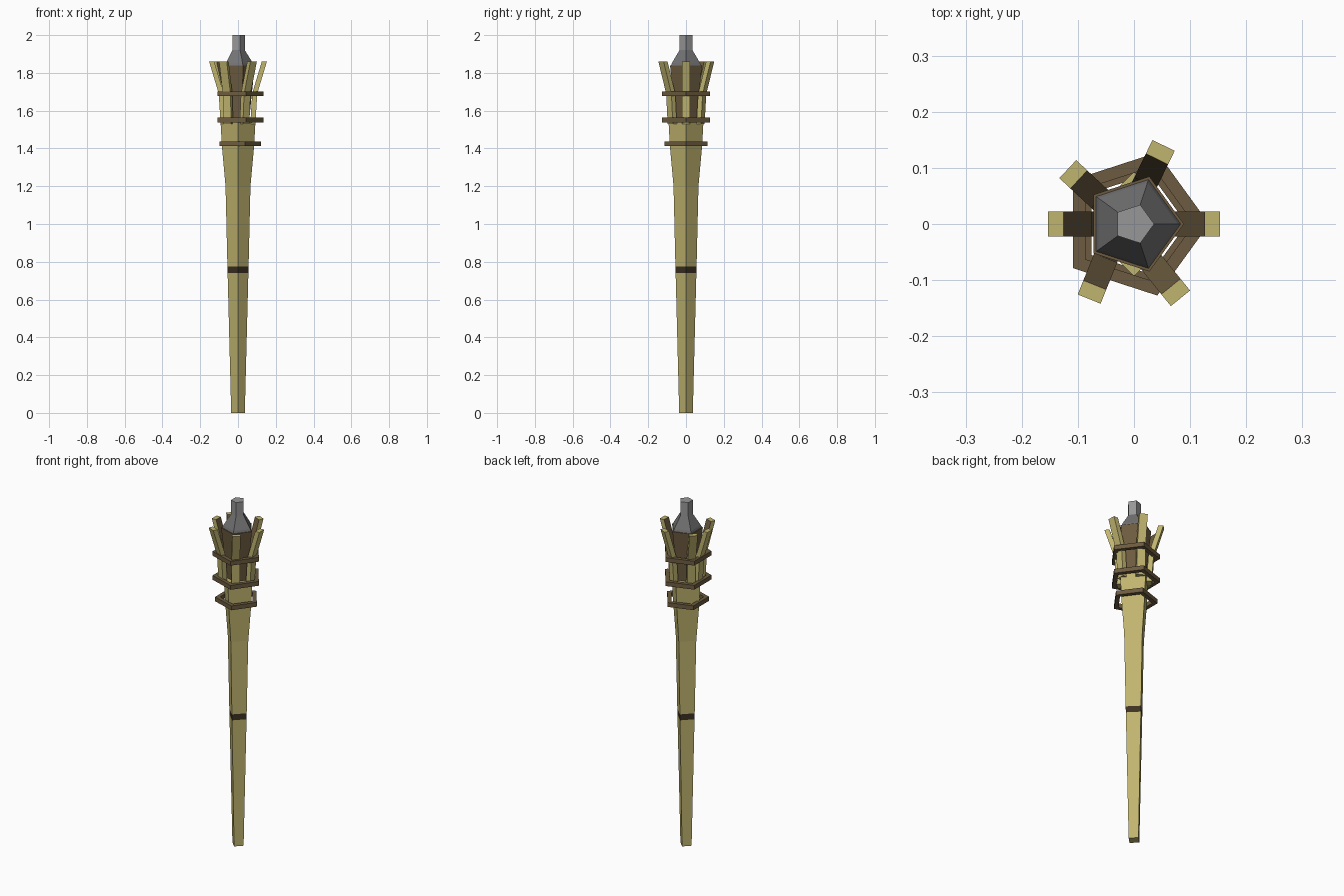
import bpy, bmesh, math
from mathutils import Vector

if "Cube" in bpy.data.objects:
    bpy.data.objects.remove(bpy.data.objects["Cube"])


def mat(name, r, g, b):
    m = bpy.data.materials.new(name)
    m.diffuse_color = (r, g, b, 1)
    m.use_nodes = True
    m.node_tree.nodes["Principled BSDF"].inputs["Base Color"].default_value = m.diffuse_color
    return m


BAMBOO = mat("bamboo yellow", 0.53, 0.46, 0.16)
BROWN = mat("woven brown", 0.15, 0.105, 0.05)
DARK = mat("dark binding", 0.045, 0.031, 0.016)
STEEL = mat("burner grey", 0.17, 0.17, 0.175)
WICK = mat("wick grey", 0.31, 0.31, 0.31)


def finish(name, bm, mats):
    bmesh.ops.recalc_face_normals(bm, faces=bm.faces)
    me = bpy.data.meshes.new(name)
    bm.to_mesh(me)
    bm.free()
    for m in mats:
        me.materials.append(m)
    ob = bpy.data.objects.new(name, me)
    bpy.context.collection.objects.link(ob)
    return ob


def loft(name, profile, sides, mats, closed=False, rule=None):
    """Turn (radius, z) points into a low-sided solid; closed makes a ring."""
    bm = bmesh.new()
    loops = [[bm.verts.new((r * math.cos(2 * math.pi * i / sides),
                            r * math.sin(2 * math.pi * i / sides), z))
              for i in range(sides)] for r, z in profile]
    pairs = list(zip(loops, loops[1:]))
    if closed:
        pairs.append((loops[-1], loops[0]))
    else:
        bm.faces.new(loops[0])
        bm.faces.new(loops[-1])
    for a, b in pairs:
        for i in range(sides):
            j = (i + 1) % sides
            bm.faces.new((a[i], a[j], b[j], b[i]))
    if rule:
        for f in bm.faces:
            f.material_index = rule(f.calc_center_median())
    return finish(name, bm, mats)


# four-sided pole with a dark painted binding
loft("pole", [(0.036, 0), (0.055, 0.74), (0.056, 0.775), (0.066, 1.2),
              (0.085, 1.41), (0.093, 1.55)], 4, [BAMBOO, DARK],
     rule=lambda c: 1 if 0.74 < c.z < 0.775 else 0)

# fuel cup, burner cone and wick, all five-sided
loft("fuel_cup", [(0.055, 1.5), (0.07, 1.66), (0.089, 1.84)], 5, [BROWN])
loft("burner_cone", [(0.084, 1.838), (0.078, 1.853), (0.036, 1.92)], 5, [STEEL])
loft("wick", [(0.036, 1.915), (0.036, 2.0)], 5, [WICK])

# five-sided binding rings
for n, (z, r) in enumerate([(1.425, 0.121), (1.55, 0.134), (1.69, 0.134)]):
    ri, h = r - 0.027, 0.0125
    loft("binding_ring_%d" % (n + 1),
         [(ri, z - h), (r, z - h), (r, z + h), (ri, z + h)], 5, [BROWN], closed=True)

# splayed slats: (angle, top outer reach, sideways offset)
SLATS = [(0, 0.153, 0), (64, 0.149, 0.014), (137, 0.153, 0.009),
         (180, 0.153, 0), (248, 0.154, -0.024), (309, 0.155, -0.019)]
for n, (ang, reach, off) in enumerate(SLATS):
    a = math.radians(ang)
    d = Vector((math.cos(a), math.sin(a), 0))
    t = Vector((-d.y, d.x, 0))
    bm = bmesh.new()
    rows = []
    for r, z in [(0.092, 1.53), (0.102, 1.69), (reach, 1.86)]:
        rows.append([bm.verts.new(d * x + t * (off + s) + Vector((0, 0, z)))
                     for x, s in [(r, -0.022), (r, 0.022), (r - 0.027, 0.022),
                                  (r - 0.027, -0.022)]])
    bm.faces.new(rows[0])
    bm.faces.new(rows[-1])
    for lo, hi in zip(rows, rows[1:]):
        for i in range(4):
            j = (i + 1) % 4
            f = bm.faces.new((lo[i], lo[j], hi[j], hi[i]))
            f.material_index = 1 if i == 2 else 0  # inner side is brown
    finish("slat_%d" % (n + 1), bm, [BAMBOO, BROWN])
